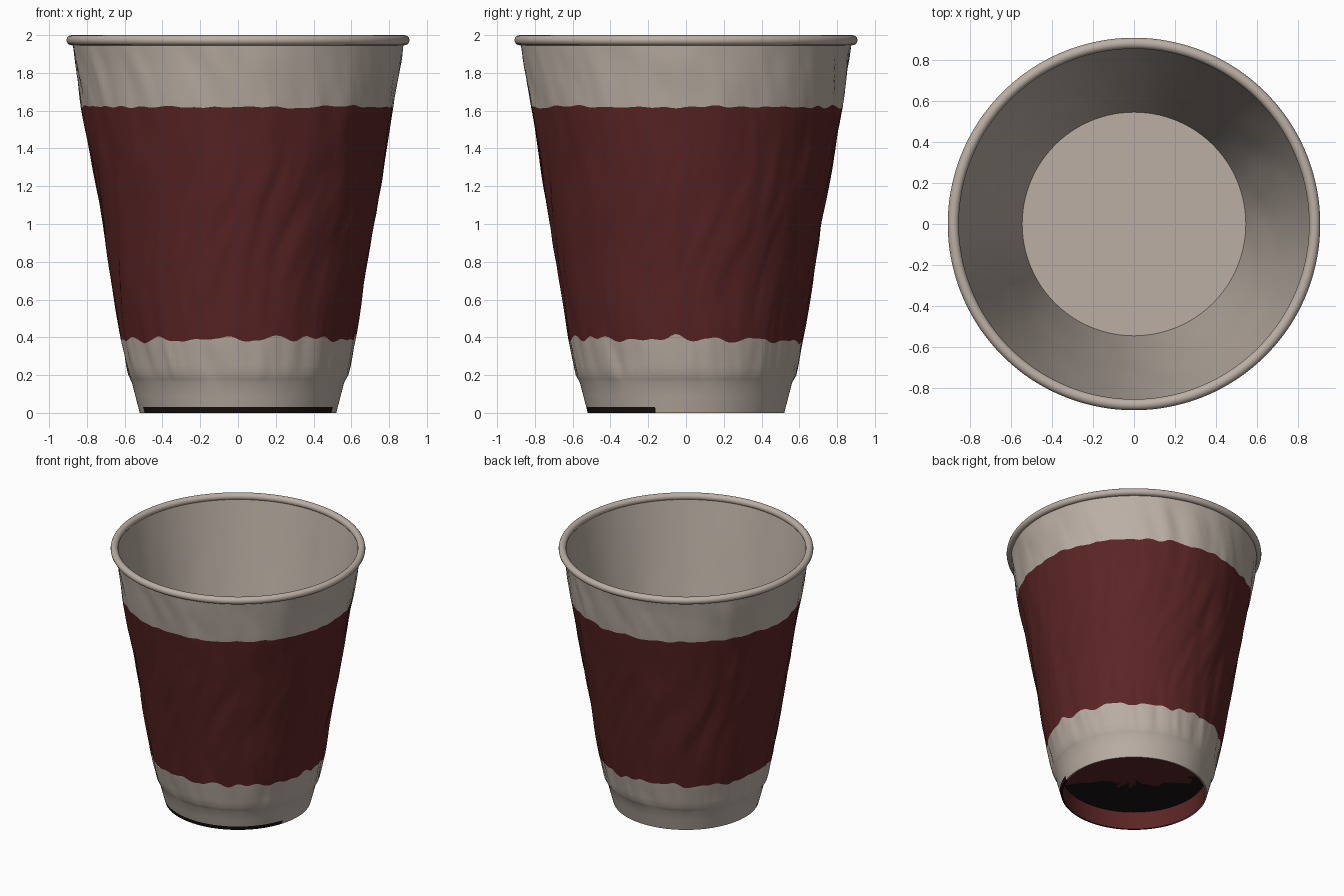
import bpy, bmesh, math
from mathutils import Vector, noise

if "Cube" in bpy.data.objects:
    bpy.data.objects.remove(bpy.data.objects["Cube"])

SEG = 200


def material(name, rgb):
    m = bpy.data.materials.new(name)
    m.diffuse_color = (*rgb, 1)
    m.use_nodes = True
    m.node_tree.nodes["Principled BSDF"].inputs["Base Color"].default_value = m.diffuse_color
    return m


BEIGE = material("warm grey paper", (0.50, 0.43, 0.375))
RED = material("dark red sleeve", (0.105, 0.018, 0.018))
BLACK = material("sooty black", (0.009, 0.006, 0.006))
MATS = [BEIGE, RED, BLACK]


def ring_noise(a, z, freq, seed):
    return noise.noise(Vector((math.cos(a) * freq + seed, math.sin(a) * freq, z)))


def lathe(name, rows, point, colour, closed=False):
    """Revolve rows; point(row, angle) gives (radius, z); colour(row, angle) gives a slot."""
    bm = bmesh.new()
    rings = []
    for row in rows:
        ring = []
        for i in range(SEG):
            a = 2 * math.pi * i / SEG
            r, z = point(row, a)
            ring.append(bm.verts.new((r * math.cos(a), r * math.sin(a), z)))
        rings.append(ring)
    n = len(rings)
    for k in range(n if closed else n - 1):
        lo, hi = rings[k], rings[(k + 1) % n]
        for i in range(SEG):
            j = (i + 1) % SEG
            f = bm.faces.new((lo[i], lo[j], hi[j], hi[i]))
            f.material_index = colour(rows[k], 2 * math.pi * (i + 0.5) / SEG)
    me = bpy.data.meshes.new(name)
    bm.to_mesh(me)
    bm.free()
    for m in MATS:
        me.materials.append(m)
    ob = bpy.data.objects.new(name, me)
    bpy.context.collection.objects.link(ob)
    bpy.ops.object.select_all(action='DESELECT')
    bpy.context.view_layer.objects.active = ob
    ob.select_set(True)
    bpy.ops.object.shade_smooth_by_angle(angle=math.radians(45))
    return ob


def lerp_profile(pts, z):
    for (z0, r0), (z1, r1) in zip(pts, pts[1:]):
        if z <= z1:
            return r0 + (r1 - r0) * (z - z0) / (z1 - z0)
    return pts[-1][1]


# Outer wall: smooth foot, crinkled body, red band with ragged edges
OUTER = [(0, 0.52), (0.16, 0.562), (0.20, 0.582), (0.39, 0.622),
         (1.0, 0.718), (1.62, 0.826), (1.96, 0.876)]
LOW, HIGH = 0.39, 1.62
heights = [0, 0.03, 0.09, 0.16, 0.18, 0.20, 0.25, 0.30, 0.35, LOW]
heights += [LOW + (HIGH - LOW) * i / 28 for i in range(1, 29)]
heights += [HIGH + (1.96 - HIGH) * i / 8 for i in range(1, 9)]


def wall_point(z, a):
    # move the rows near each band edge so the colour line wanders
    shift = (max(0, 1 - abs(z - LOW) / 0.13) * 0.04 * ring_noise(a, 0, 6, 3)
             + max(0, 1 - abs(z - HIGH) / 0.13) * 0.018 * ring_noise(a, 0, 8, 9))
    zz = z + shift
    fade = min(1, max(0, (zz - 0.16) / 0.08)) * min(1, max(0.15, (1.96 - zz) / 0.1))
    t = a + 0.16 * math.sin(zz * 3.2)
    wrinkle = 0.012 * ring_noise(t, zz * 2.2, 7, 20) + 0.006 * ring_noise(t, zz * 4, 15, 40)
    return lerp_profile(OUTER, zz) + fade * wrinkle, zz


def wall_colour(z, a):
    if z < 0.01:                        # dark strip on the front of the foot
        return 2 if math.sin(a) < -0.3 else 0
    return 1 if LOW - 1e-4 <= z < HIGH - 1e-4 else 0


lathe("cup_wall", heights, wall_point, wall_colour)

# Rolled rim
lathe("rolled_rim", [2 * math.pi * i / 16 for i in range(16)],
      lambda t, a: (0.881 + 0.027 * math.cos(t), 1.973 + 0.027 * math.sin(t)),
      lambda t, a: 0, closed=True)

# Inner wall and cup floor
FLOOR_Z, FLOOR_R = 0.17, 0.545


def inner_point(k, a):
    z = 1.965 + (FLOOR_Z - 1.965) * k
    r = FLOOR_R + (0.862 - FLOOR_R) * (1 - k)
    return r + 0.006 * math.sin(math.pi * k) * ring_noise(a, z * 2, 4, 60), z


lathe("inner_wall", [i / 24 for i in range(25)], inner_point, lambda k, a: 0)
lathe("cup_floor", [FLOOR_R, 0.40, 0.25, 0.10, 0.001],
      lambda r, a: (r, FLOOR_Z), lambda r, a: 0)

# Recessed underside: red skirt and a red base with a dark patch toward the front left
BASE_Z = 0.14
lathe("foot_skirt", [BASE_Z, 0.07, 0.0],
      lambda z, a: (0.508 + 0.02 * z, z), lambda z, a: 1)
lathe("foot_edge", [0.508, 0.52], lambda r, a: (r, 0.0),
      lambda r, a: 2 if math.sin(a) < -0.3 else 0)


def base_colour(r, a):
    toward = -(math.cos(a) + math.sin(a)) / math.sqrt(2) * r
    return 2 if toward > 0.10 + 0.15 * ring_noise(a, r * 4, 3, 80) and r < 0.5 else 1


lathe("base_underside", [0.001 + 0.51 * i / 16 for i in range(17)],
      lambda r, a: (r, BASE_Z), base_colour)

# Consistent normals: underside faces down, skirt faces inward
for name in ("base_underside", "foot_edge"):
    me = bpy.data.objects[name].data
    if me.polygons[0].normal.z > 0:
        me.flip_normals()
